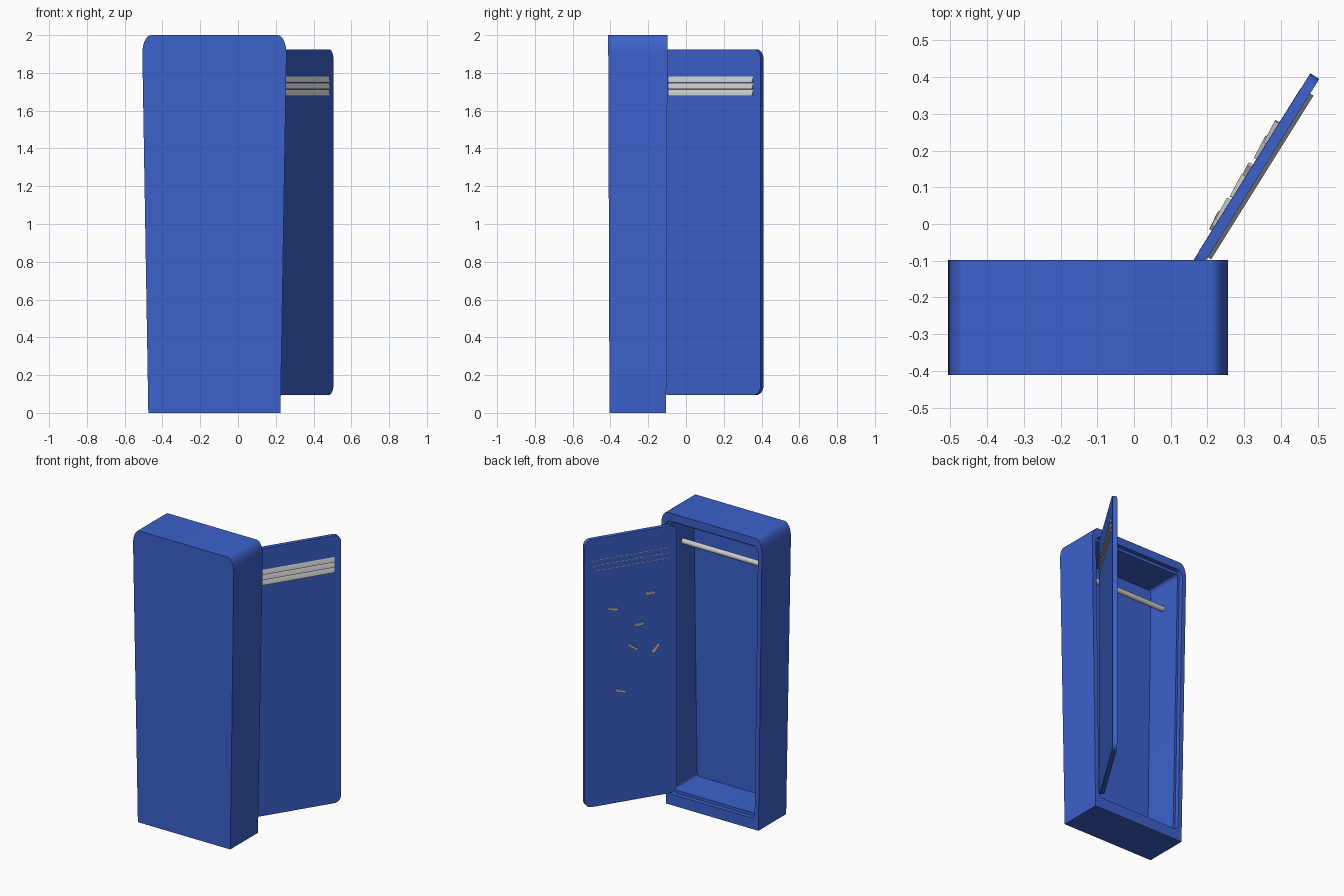
import bpy, bmesh, math
from mathutils import Matrix, Vector

if "Cube" in bpy.data.objects:
    bpy.data.objects.remove(bpy.data.objects["Cube"])

CX, CY = -0.125, -0.255          # cabinet centre
blue = bpy.data.materials.new("blue_paint")
blue.diffuse_color = (0.045, 0.12, 0.6, 1)
blue.use_nodes = True
blue.node_tree.nodes["Principled BSDF"].inputs["Base Color"].default_value = blue.diffuse_color


def finish(name, bm, mat=None, matrix=None):
    bmesh.ops.recalc_face_normals(bm, faces=bm.faces)
    me = bpy.data.meshes.new(name)
    bm.to_mesh(me)
    bm.free()
    ob = bpy.data.objects.new(name, me)
    bpy.context.collection.objects.link(ob)
    if mat:
        me.materials.append(mat)
    if matrix:
        ob.matrix_world = matrix
    bpy.ops.object.select_all(action='DESELECT')
    ob.select_set(True)
    bpy.context.view_layer.objects.active = ob
    bpy.ops.object.shade_smooth_by_angle(angle=math.radians(35))
    return ob


def rounded_rect(x0, x1, z0, z1, bottom, top, n=8):
    """Corner radii are (rx, rz) pairs; always the same point count."""
    pts = []
    for cx, cz, sx, sz, (rx, rz), start in (
            (x1, z0, -1, 1, bottom, -90), (x1, z1, -1, -1, top, 0),
            (x0, z1, 1, -1, top, 90), (x0, z0, 1, 1, bottom, 180)):
        for i in range(n + 1):
            a = math.radians(start + 90 * i / n)
            pts.append((cx + sx * rx + rx * math.cos(a), cz + sz * rz + rz * math.sin(a)))
    return pts


def loft(rings):
    bm = bmesh.new()
    loops = [[bm.verts.new(p) for p in r] for r in rings]
    for a, b in zip(loops, loops[1:]):
        for i in range(len(a)):
            j = (i + 1) % len(a)
            bm.faces.new((a[i], a[j], b[j], b[i]))
    bm.faces.new(loops[0])
    bm.faces.new(loops[-1])
    return bm


# Tapered cabinet: outer shell, rim, door recess and interior in one loft
def cabinet_ring(side, inset, z0, z1, bottom, top, setback=0.0):
    ring = []
    for x, z in rounded_rect(-1, 1, z0, z1, (bottom / 0.37, bottom), (top[0] / 0.37, top[1])):
        half_w = 0.35 + 0.0165 * z - inset
        half_d = 0.15 + 0.0035 * z - setback
        ring.append((CX + x * half_w, CY + side * half_d, z))
    return ring


outer_top = (0.047, 0.1)
body = loft([
    cabinet_ring(-1, 0, 0, 2, 0.0005, outer_top),
    cabinet_ring(1, 0, 0, 2, 0.0005, outer_top),
    cabinet_ring(1, 0.03, 0.075, 1.945, 0.04, (0.04, 0.05)),
    cabinet_ring(1, 0.03, 0.075, 1.945, 0.04, (0.04, 0.05), 0.03),
    cabinet_ring(1, 0.045, 0.095, 1.925, 0.02, (0.02, 0.03), 0.03),
    cabinet_ring(-1, 0.045, 0.095, 1.925, 0.02, (0.02, 0.03), 0.025)])
bmesh.ops.remove_doubles(body, verts=body.verts, dist=0.001)
finish("cabinet_body", body, blue)

# Hanging rail
rail = bmesh.new()
bmesh.ops.create_cone(rail, cap_ends=True, segments=24, radius1=0.018, radius2=0.018, depth=0.68)
finish("hanging_rail", rail, None,
       Matrix.Translation((CX, -0.265, 1.74)) @ Matrix.Rotation(math.pi / 2, 4, 'Y'))

# Open door: local x runs from hinge to free edge, local +y is its inner face
L, T = 0.62, 0.0145
hinge = Matrix.Translation((0.164, -0.123, 0)) @ Matrix.Rotation(math.radians(58), 4, 'Z')
outline = rounded_rect(0, L, 0.095, 1.925, (0.045, 0.05), (0.045, 0.05))
finish("door", loft([[(x, y, z) for x, z in outline] for y in (-T, T)]), blue, hinge)

# Louvred vent slats through the top of the door
slat = [(0.0153, 0.027), (0.0153, 0.030), (-0.0145, 0.031),
        (-0.025, 0.005), (-0.025, 0.0), (-0.0145, 0.0)]
for k in range(3):
    z0 = 1.678 + 0.0355 * k
    finish(f"vent_slat_{k + 1}",
           loft([[(x, y, z0 + z) for y, z in slat] for x in (0.047, L - 0.047)]), None, hinge)

# Small bars scattered on the inner face: (fraction along door, height, tilt)
bars = [(0.69, 1.425, -14), (0.29, 1.49, 0), (0.41, 1.29, 4),
        (0.475, 1.14, -36), (0.23, 1.107, 50), (0.61, 0.856, -17)]
for k, (u, z, tilt) in enumerate(bars):
    bm = bmesh.new()
    bmesh.ops.create_cube(bm, size=1, matrix=Matrix.Diagonal((0.068, 0.016, 0.016, 1)))
    finish(f"magnet_bar_{k + 1}", bm, None,
           hinge @ Matrix.Translation((u * L, T + 0.003, z))
           @ Matrix.Rotation(math.radians(tilt), 4, 'Y') @ Matrix.Rotation(math.radians(4), 4, 'Z'))
